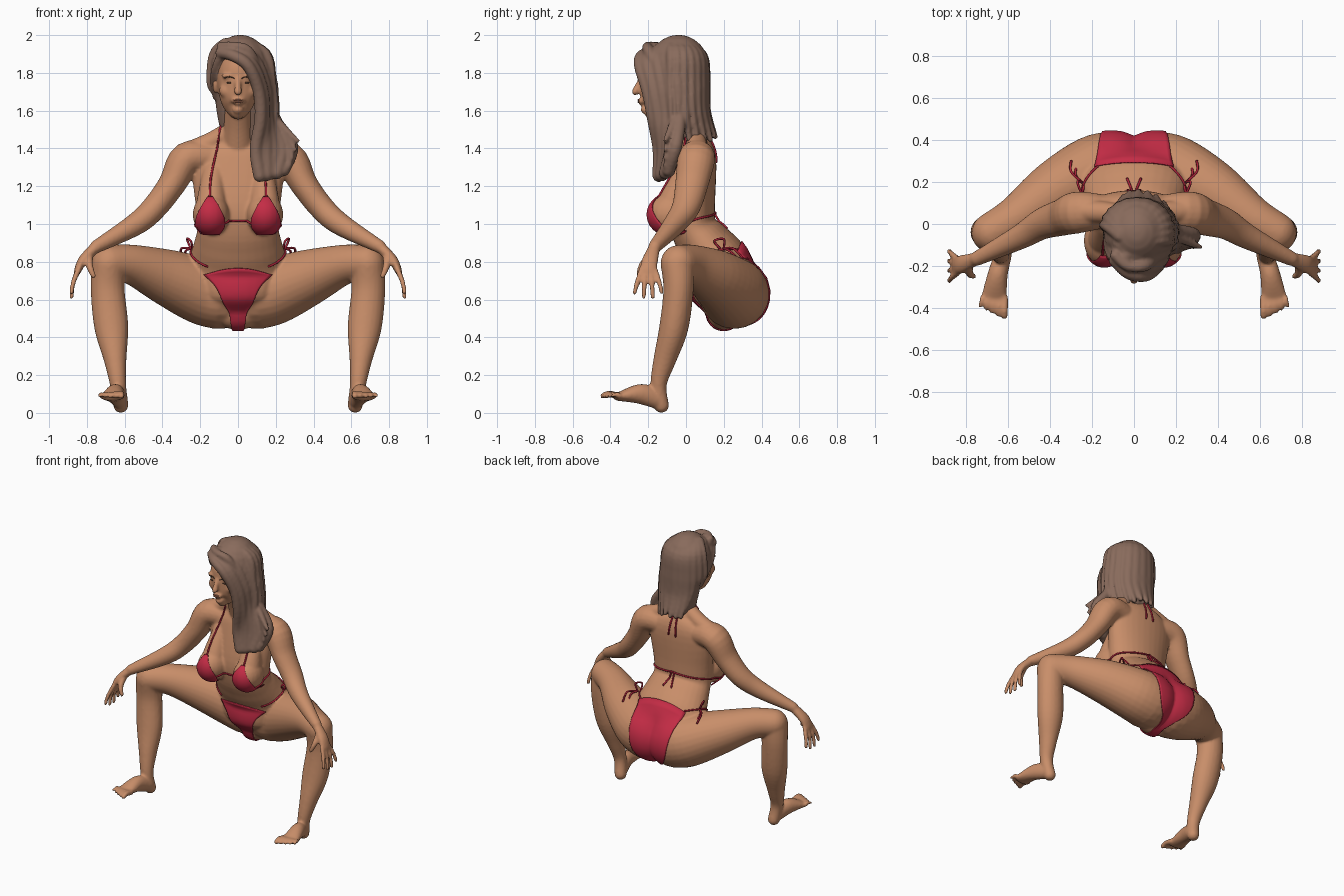
import bpy, bmesh, math, random
from mathutils import Vector, Matrix
from mathutils.bvhtree import BVHTree

random.seed(4)
cube = bpy.data.objects.get("Cube")
if cube:
    bpy.data.objects.remove(cube)


def material(name, *rgb):
    mat = bpy.data.materials.new(name)
    mat.use_nodes = True
    mat.diffuse_color = (*rgb, 1)
    mat.node_tree.nodes["Principled BSDF"].inputs["Base Color"].default_value = (*rgb, 1)
    return mat


SKIN = material("skin", .58, .27, .142)
HAIR = material("brown hair", .25, .147, .107)
RED = material("red cloth", .55, .025, .06)
CORD = material("dark red cord", .4, .016, .04)
LIPS = material("lips", .42, .17, .1)
DARK = material("dark brown", .1, .05, .03)


def finish(bm, name, mat):
    """Turn the working mesh into a smooth-shaded object."""
    bmesh.ops.recalc_face_normals(bm, faces=bm.faces)
    for face in bm.faces:
        face.smooth = True
    mesh = bpy.data.meshes.new(name)
    bm.to_mesh(mesh)
    bm.free()
    mesh.materials.append(mat)
    ob = bpy.data.objects.new(name, mesh)
    bpy.context.collection.objects.link(ob)
    return ob


def fuse(ob, rounds):
    """Melt overlapping forms into one soft surface."""
    remesh = ob.modifiers.new("fuse", 'REMESH')
    remesh.mode, remesh.voxel_size = 'VOXEL', .0088
    soften = ob.modifiers.new("soften", 'SMOOTH')
    soften.factor, soften.iterations = .5, rounds
    mesh = bpy.data.meshes.new_from_object(ob.evaluated_get(bpy.context.evaluated_depsgraph_get()))
    ob.modifiers.clear()
    ob.data = mesh
    for face in mesh.polygons:
        face.use_smooth = True
    return mesh


def ball(bm, centre, size, rotation=Matrix()):
    matrix = Matrix.Translation(centre) @ rotation.to_4x4() @ Matrix.Diagonal((*size, 1))
    bmesh.ops.create_uvsphere(bm, u_segments=20, v_segments=12, radius=1, matrix=matrix)


def spline(points, steps):
    """Smooth curve through points of any dimension."""
    points = [points[0], *points, points[-1]]
    out = []
    for before, start, end, after in zip(points, points[1:], points[2:], points[3:]):
        for k in range(steps):
            t = k / steps
            out.append([b + t / 2 * (c - a + t * (2*a - 5*b + 4*c - d + t * (3*(b - c) + d - a)))
                        for a, b, c, d in zip(before, start, end, after)])
    return out + [list(points[-1])]


def tube(bm, points, flip=1, ref=(0, 1, 0), steps=5, sides=20):
    """Round-ended limb through (x, y, z, side radius, other radius)."""
    path = spline([(p[0] * flip, p[1], p[2], p[3], p[-1]) for p in points], steps)
    rings = []
    for i, (x, y, z, wide, deep) in enumerate(path):
        before, after = path[max(i - 1, 0)], path[min(i + 1, len(path) - 1)]
        along = (Vector(after[:3]) - Vector(before[:3])).normalized()
        side = along.cross(Vector(ref)).normalized()
        up = side.cross(along)
        centre = Vector((x, y, z))
        rings.append([bm.verts.new(centre + side * wide * math.cos(w) + up * deep * math.sin(w))
                      for w in [math.tau * k / sides for k in range(sides)]])
        if i in (0, len(path) - 1):
            ball(bm, centre, (wide, deep, min(wide, deep)), Matrix((side, up, along)).transposed())
    for ring, following in zip(rings, rings[1:]):
        for k in range(sides):
            bm.faces.new((ring[k - 1], ring[k], following[k], following[k - 1]))
    bm.faces.new(rings[0])
    bm.faces.new(rings[-1])


def tapered(bm, points, root, tip, **options):
    """Tube whose radius runs evenly from root to tip."""
    last = len(points) - 1
    tube(bm, [(*p, root + (tip - root) * i / last) for i, p in enumerate(points)], **options)


# Body: torso, neck and head
bm = bmesh.new()
tube(bm, [(0, .2, .53, .13, .09), (0, .2, .62, .23, .17), (0, .185, .77, .265, .165),
          (0, .1, .89, .235, .145), (0, .04, .98, .215, .122), (0, .03, 1.1, .225, .124),
          (0, .06, 1.35, .24, .1), (0, .05, 1.44, .12, .07)], sides=32)
tapered(bm, [(0, .05, 1.42), (0, 0, 1.53), (0, -.07, 1.66)], .085, .065)
tube(bm, [(0, -.185, 1.59, .034, .042), (0, -.165, 1.61, .066, .08), (0, -.14, 1.66, .094, .11),
          (0, -.1, 1.77, .113, .15), (0, -.08, 1.86, .1, .14), (0, -.06, 1.9, .07, .09)], sides=32)
tapered(bm, [(0, -.24, 1.77), (0, -.268, 1.7)], .012, .02)
ball(bm, (0, -.21, 1.605), (.03, .03, .025))
ball(bm, (0, -.235, 1.65), (.035, .02, .02))
for s in (1, -1):
    ball(bm, (.045 * s, -.22, 1.785), (.045, .02, .014))
    ball(bm, (.06 * s, -.185, 1.705), (.04, .037, .04))
    ball(bm, (.12 * s, -.08, 1.73), (.014, .03, .04))
    # shoulders and arms
    tapered(bm, [(.05, .04, 1.49), (.14, .055, 1.435), (.25, .06, 1.385)], .05, .055, flip=s)
    tube(bm, [(.14, .06, 1.35, .08), (.27, .055, 1.345, .09, .1), (.35, .03, 1.21, .073, .088),
              (.44, 0, 1.09, .067, .075), (.54, -.06, 1, .06), (.75, -.165, .88, .035)], s)
    # hands
    tube(bm, [(.75, -.165, .88, .03), (.82, -.19, .81, .026, .043), (.85, -.2, .75, .019, .046)], s)
    for k in range(4):
        off = (k - 1.5) * .028
        tip = .61 + abs(off)**2 * 15
        tapered(bm, [(.842, -.2 + off * .8, .765), (.872, -.2 + off * 1.4, .69),
                     (.882, -.2 + off * 1.7, tip)], .015, .012, flip=s)
    tapered(bm, [(.79, -.19, .83), (.785, -.235, .775), (.765, -.25, .725)], .024, .014, flip=s)
    # breasts
    ball(bm, (.142 * s, -.08, 1.05), (.098, .122, .11))
    tapered(bm, [(.13, 0, 1.27), (.14, -.06, 1.14), (.14, -.08, 1.07)], .06, .09, flip=s)
    # thighs and shins
    tube(bm, [(.1, .255, .63, .187), (.2, .24, .65, .178), (.38, .15, .72, .148),
              (.56, .03, .785, .106), (.68, -.04, .795, .094)], s, sides=28)
    tube(bm, [(.685, -.045, .79, .09), (.69, -.04, .65, .09, .08), (.67, -.065, .45, .09, .077),
              (.65, -.113, .28, .06), (.635, -.145, .15, .043), (.62, -.13, .04, .04)], s)
    # feet
    tube(bm, [(.625, -.15, .07, .042, .05), (.65, -.24, .1, .048, .054),
              (.67, -.36, .085, .062, .022)], s, ref=(0, 0, 1))
    for k in range(5):
        x, back = .618 + .027 * k, .012 * k
        tapered(bm, [(x, -.355, .09), (x, -.41 + back, .1), (x + back / 6, -.44 + back, .09)],
                .019 - back / 8, .016 - back / 8, flip=s, ref=(0, 0, 1))
skin = fuse(finish(bm, "body", SKIN), 5)
tree = BVHTree.FromPolygons([v.co for v in skin.vertices], [tuple(f.vertices) for f in skin.polygons])


def patch(name, rows, columns=20):
    """Cloth on the skin: rows of (origin, direction, half width) cast along the direction."""
    bm = bmesh.new()
    grid = []
    for origin, direction, width in rows:
        line = []
        for k in range(columns + 1):
            start = Vector(origin) + Vector((width * (2 * k / columns - 1), 0, 0))
            hit, normal, _, _ = tree.ray_cast(start, Vector(direction))
            line.append(bm.verts.new(hit + normal * .006) if hit else None)
        grid.append(line)
    for row, following in zip(grid, grid[1:]):
        for k in range(columns):
            quad = (row[k], row[k + 1], following[k + 1], following[k])
            if all(quad):
                bm.faces.new(quad)
    cloth = finish(bm, name, RED).modifiers.new("cloth", 'SOLIDIFY')
    cloth.thickness, cloth.offset = .006, 0


# Bikini bottom: one strip wrapped from the belly under to the back
rows = []
for angle, width in spline([(151, .18), (178, .115), (205, .08), (245, .04), (278, .03),
                            (308, .05), (345, .14), (430, .185)], 6):
    out = Vector((0, math.cos(math.radians(angle)), math.sin(math.radians(angle))))
    rows.append((Vector((0, .2, .66)) + out * .6, -out, width))
patch("bikini_bottom", rows)

# Bikini cups
for s, side in ((1, "left"), (-1, "right")):
    outline = spline([(.95, .045), (.985, .069), (1.03, .07), (1.085, .046), (1.14, .012)], 4)
    patch(side + "_cup", [((s * .147, -.6, z), (0, 1, 0), width) for z, width in outline])


def cord(bm, points, flip=1, radius=.006, stick=True):
    """Thin string, laid on the skin when stick is set."""
    path = [Vector((x * flip, y, z)) for x, y, z in spline(points, 6)]
    if stick:
        path = [hit + normal * radius / 2 for hit, normal, _, _ in map(tree.find_nearest, path)]
    tapered(bm, path, radius, radius, ref=(.12, .31, .94), steps=1, sides=8)


# Bikini cords: chest band, neck loop, hip ties with free bows
bm = bmesh.new()
cord(bm, [(-.08, -.16, 1), (-.03, -.1, 1.015), (.03, -.1, 1.015), (.08, -.16, 1)])
for s in (1, -1):
    cord(bm, [(.2, -.13, .99), (.23, -.03, 1), (.22, .08, 1.03), (0, .17, 1.06)], s)
    cord(bm, [(.15, -.15, 1.14), (.14, -.08, 1.28), (.08, .03, 1.51), (0, .08, 1.52)], s)
    cord(bm, [(.01, .09, 1.5), (.03, .18, 1.33)], s)
    cord(bm, [(.01, .18, 1.06), (.03, .19, .95)], s)
    cord(bm, [(.17, .03, .77), (.26, .18, .87), (.18, .28, .87)], s)
    cord(bm, [(.24, .18, .87), (.25, .15, .91), (.27, .2, .92), (.25, .2, .87)], s, stick=False)
    cord(bm, [(.25, .2, .87), (.28, .24, .85), (.26, .32, .77)], s, stick=False)
    cord(bm, [(.25, .2, .87), (.3, .25, .87), (.3, .3, .82)], s, stick=False)
finish(bm, "bikini_cords", CORD)


def on_face(x, z):
    return tree.ray_cast(Vector((x, -.6, z)), Vector((0, 1, 0)))[0]


# Face details
bm = bmesh.new()
for s in (1, -1):
    ball(bm, on_face(.044 * s, 1.748), (.017, .004, .0045))
    cord(bm, [on_face(s * x, z) for x, z in ((.02, 1.77), (.045, 1.78), (.07, 1.775))], radius=.003)
finish(bm, "eyes_and_brows", DARK)
bm = bmesh.new()
for z in (1.646, 1.656):
    ball(bm, on_face(0, z), (.028, .005, .005))
finish(bm, "lips", LIPS)

# Hair: cap, back mass and strands hanging round it
bm = bmesh.new()
ball(bm, (.012, -.04, 1.822), (.158, .166, .18))
tube(bm, [(.015, 0, 1.85, .14, .115), (.02, .03, 1.65, .14, .1), (.035, .05, 1.48, .125, .075)])
for k in range(13):
    turn = math.radians(15 * (k - 1))
    c, q = math.cos(turn), math.sin(turn)
    right = max(0, -c)
    low = 1.45 + .2 * right**3 + random.uniform(-.02, .02)
    tube(bm, [(.05 * c - .02, .05 * q - .07, 1.955, .03), (.125 * c + .01, .13 * q - .045, 1.89, .045, .03),
              (.145 * c + .017, .15 * q - .045, 1.75, .045, .025),
              ((.16 - .04 * right) * c + .02, .15 * q - .04, 1.6 + .12 * right**3, .042, .022),
              ((.17 - .06 * right) * c + .02, .185 * q - .03, low, .014)])
# long front lock swept to the left, blended from its inner to its outer edge
inner = [(-.085, -.17, 1.9), (-.02, -.23, 1.885), (.06, -.24, 1.83), (.115, -.2, 1.7),
         (.125, -.17, 1.55), (.1, -.14, 1.39), (.12, -.14, 1.25)]
outer = [(-.05, -.04, 1.95), (.04, -.05, 1.96), (.13, -.05, 1.89), (.18, -.04, 1.73),
         (.19, -.03, 1.56), (.285, -.05, 1.41), (.24, -.09, 1.28)]
for k in range(8):
    wiggle = Vector([random.uniform(-.007, .007) for axis in "xyz"])
    strand = [Vector(a).lerp(Vector(b), k / 7) + wiggle for a, b in zip(inner, outer)]
    tapered(bm, strand, .03, .034)
# loose curls beside the shoulder
for k in range(4):
    tapered(bm, [(.2, -.06, 1.55), (.27, -.09, 1.48 - .03 * k), (.315 - .015 * k, -.11, 1.44 - .045 * k)], .024, .012)
# short strands swept behind the right ear
for k in range(5):
    y = .032 * k
    tapered(bm, [(-.04, y - .185, 1.935), (-.085, y - .175, 1.895), (-.12, y - .125, 1.82),
                 (-.13, y / 2 - .06, 1.75), (-.12, 0, 1.67)], .028, .014)
# fringe over the forehead
for k in range(3):
    z = 1.9 + .02 * k
    tapered(bm, [(-.09, -.15, z), (-.03, -.2, z), (.05, -.2, z - .02), (.1, -.16, 1.83)], .024, .028)
fuse(finish(bm, "hair", HAIR), 2)
